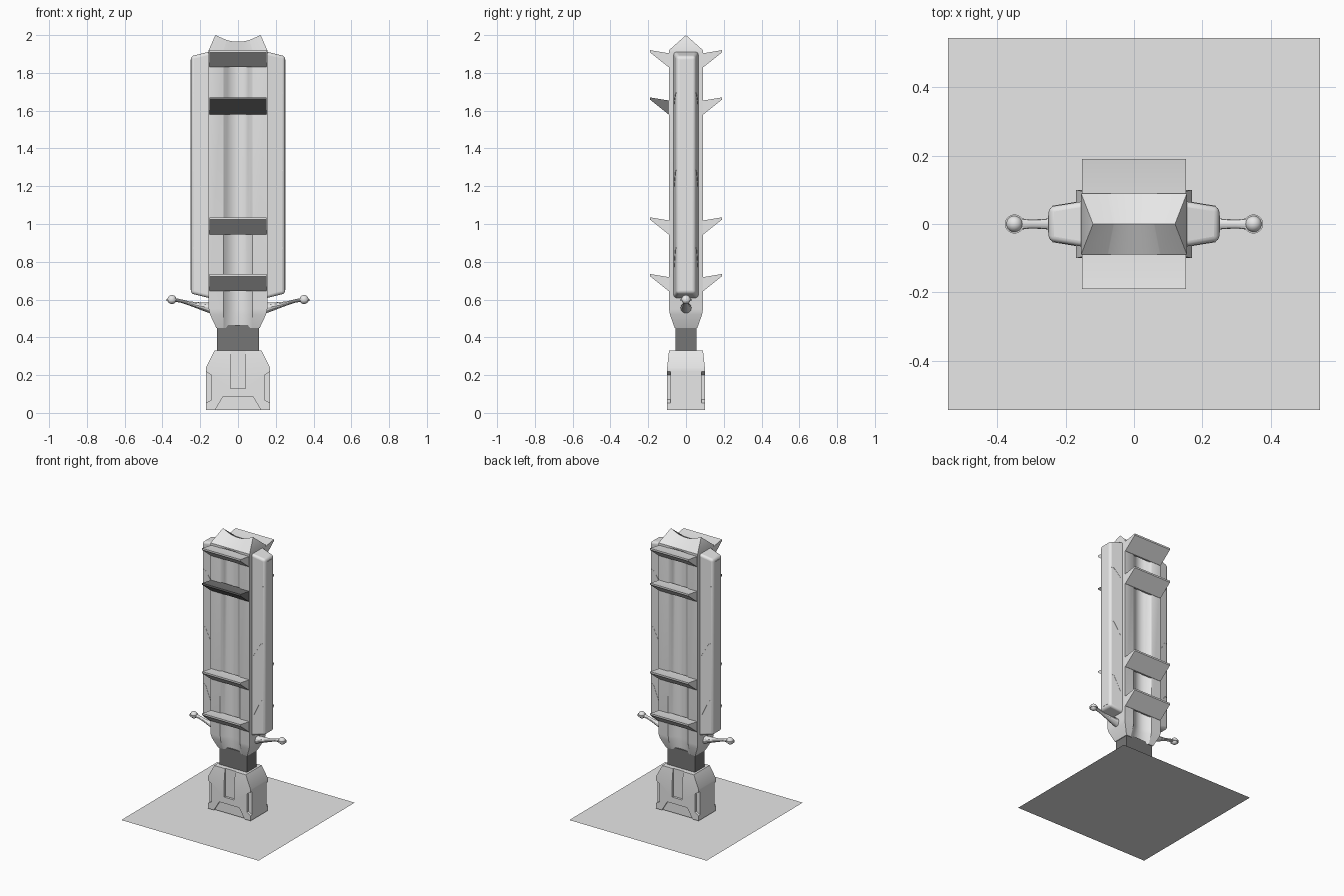
import bpy, bmesh, math

cube = bpy.data.objects.get("Cube")
if cube:
    bpy.data.objects.remove(cube, do_unlink=True)


def material(name, value):
    m = bpy.data.materials.new(name)
    m.use_nodes = True
    m.diffuse_color = (value, value, value, 1)
    m.node_tree.nodes["Principled BSDF"].inputs["Base Color"].default_value = (value, value, value, 1)
    return m


LIGHT = material("light grey", 0.8)
DARK = material("dark grey", 0.18)


def finish(name, bm, mat):
    bmesh.ops.remove_doubles(bm, verts=bm.verts, dist=1e-5)
    bmesh.ops.recalc_face_normals(bm, faces=bm.faces)
    mesh = bpy.data.meshes.new(name)
    bm.to_mesh(mesh)
    bm.free()
    mesh.materials.append(mat)
    ob = bpy.data.objects.new(name, mesh)
    bpy.context.collection.objects.link(ob)
    return ob


def loft(name, loops, mat=LIGHT, cap_end=True):
    """Skin a list of closed loops with equal point counts."""
    bm = bmesh.new()
    rows = [[bm.verts.new(p) for p in loop] for loop in loops]
    n = len(rows[0])
    for a, b in zip(rows, rows[1:]):
        for i in range(n):
            j = (i + 1) % n
            bm.faces.new((a[i], a[j], b[j], b[i]))
    bm.faces.new(rows[0])
    if cap_end:
        bm.faces.new(rows[-1])
    return finish(name, bm, mat)


def rect(w, d, z):
    return [(-w, -d, z), (w, -d, z), (w, d, z), (-w, d, z)]


def prism_y(name, outline, y0, y1, mat=LIGHT):
    return loft(name, [[(x, y, z) for x, z in outline] for y in (y0, y1)], mat)


def bevel(ob, width, segments):
    mod = ob.modifiers.new("bevel", "BEVEL")
    mod.width, mod.segments = width, segments
    mod.limit_method = "ANGLE"


# Ground plate
bm = bmesh.new()
bm.faces.new([bm.verts.new(p) for p in rect(0.545, 0.545, 0)])
finish("ground_plate", bm, LIGHT)

# Pedestal with recessed panels and notched corners
pedestal = loft("pedestal", [rect(0.17, 0.1, 0.015), rect(0.17, 0.1, 0.24), rect(0.125, 0.09, 0.33)])
slot = [(-0.04, 0.13), (0.04, 0.13), (0.04, 0.36), (-0.04, 0.36)]
foot = [(-0.13, 0), (0.13, 0), (0.08, 0.085), (-0.08, 0.085)]
notch = [(0.18, 0.045), (0.14, 0.07), (0.14, 0.2), (0.18, 0.225)]
cutters = []
for s in (-1, 1):
    cutters.append(prism_y("slot_cutter", slot, s * 0.084, s * 0.12))
    cutters.append(prism_y("foot_cutter", foot, s * 0.09, s * 0.12))
    for t in (-1, 1):
        cutters.append(prism_y("notch_cutter", [(t * x, z) for x, z in notch], s * 0.083, s * 0.12))
bpy.context.view_layer.objects.active = pedestal
for c in cutters:
    c.hide_render = True
    mod = pedestal.modifiers.new("cut", "BOOLEAN")
    mod.operation, mod.object, mod.solver = "DIFFERENCE", c, "EXACT"
    bpy.ops.object.modifier_apply(modifier=mod.name)
for c in cutters:
    bpy.data.objects.remove(c, do_unlink=True)

# Dark neck
loft("neck", [rect(0.11, 0.055, 0.32), rect(0.11, 0.055, 0.465)], DARK)

# Main column with a rounded channel front and back
CHANNEL = 0.078
STEPS = [math.sin(math.pi * i / 12 - math.pi / 2) for i in range(13)]


def column_section(w, d, z, depth):
    front = [(-w, -d, z)]
    for u in STEPS:
        front.append((u * CHANNEL, -d + depth * (1 - u * u), z))
    front.append((w, -d, z))
    return front + [(x, -y, z) for x, y, z in reversed(front)]


ridge = [(x * 0.12 / 0.155, 0, 1.965 + 0.035 * (x / 0.155) ** 2)
         for x, y, z in column_section(0.155, 0.09, 0, 0)]
loft("column", [
    column_section(0.115, 0.06, 0.45, 0.015),
    column_section(0.148, 0.085, 0.52, 0.035),
    column_section(0.155, 0.09, 0.55, 0.04),
    column_section(0.155, 0.09, 1.87, 0.04),
    column_section(0.155, 0.09, 1.91, 0),
    column_section(0.155, 0.09, 1.92, 0),
    ridge,
], cap_end=False)

# Angled fins on front and back
for s, side in ((-1, "front"), (1, "back")):
    for i, top in enumerate((0.735, 1.035, 1.67, 1.92)):
        outline = [(0.08, top - 0.09), (0.092, top - 0.09), (0.19, top - 0.012),
                   (0.19, top), (0.092, top - 0.016), (0.08, top - 0.016)]
        dark = s < 0 and i == 2
        loft(side + "_fin", [[(x, s * y, z) for y, z in outline] for x in (-0.152, 0.152)],
             DARK if dark else LIGHT)


# Side pods, their seams and outer strips, and the ball-ended arms
def pod_section(x, y, low, high):
    return [(x, -y, low), (x, y, low), (x, y, high), (x, -y, high)]


def pod_y(x):
    return 0.068 - 0.018 * (x - 0.14) / 0.11


def ring(x, z, ry, rz):
    angles = [math.tau * k / 12 for k in range(12)]
    return [(x, ry * math.cos(a), z + rz * math.sin(a)) for a in angles]


ARM = [(0.13, 0.55, 0.03, 0.03), (0.17, 0.56, 0.028, 0.025), (0.22, 0.57, 0.022, 0.016),
       (0.26, 0.58, 0.015, 0.011), (0.3, 0.592, 0.013, 0.009), (0.345, 0.6, 0.018, 0.01)]
for s, side in ((1, "left"), (-1, "right")):
    pod = loft(side + "_pod", [pod_section(s * 0.14, pod_y(0.14), 0.605, 1.915),
                               pod_section(s * 0.25, pod_y(0.25), 0.632, 1.888)])
    bevel(pod, 0.016, 4)
    loft(side + "_pod_strip", [pod_section(s * x, 0.025, 0.65, 1.87) for x in (0.247, 0.252)])
    for f in (-1, 1):
        for z, drop in ((0.87, 0.11), (1.28, 0.09), (1.69, 0.06)):
            path = [(0.17, z - drop), (0.22, z), (0.238, z)]
            loops = [[(s * x, f * (pod_y(x) + h), z0 + dz)
                      for h, dz in ((-0.003, 0), (0.0015, 0), (0.0015, 0.005), (-0.003, 0.005))]
                     for x, z0 in path]
            loft(side + "_pod_seam", loops)
    loft(side + "_arm", [ring(s * x, z, ry, rz) for x, z, ry, rz in ARM])
    bpy.ops.mesh.primitive_uv_sphere_add(segments=20, ring_count=12, radius=0.024,
                                         location=(s * 0.35, 0, 0.6))
    ball = bpy.context.object
    ball.name = side + "_ball"
    ball.data.materials.append(LIGHT)
    bpy.ops.mesh.primitive_cylinder_add(vertices=20, radius=0.028, depth=0.012,
                                        location=(s * 0.35, 0, 0.598))
    collar = bpy.context.object
    collar.name = side + "_ball_collar"
    collar.data.materials.append(LIGHT)

# Smooth rounded parts, keeping hard edges crisp
bpy.ops.object.select_all(action="DESELECT")
for ob in bpy.context.scene.objects:
    if ob.type == "MESH":
        ob.select_set(True)
        bpy.context.view_layer.objects.active = ob
bpy.ops.object.shade_smooth_by_angle(angle=math.radians(30))
